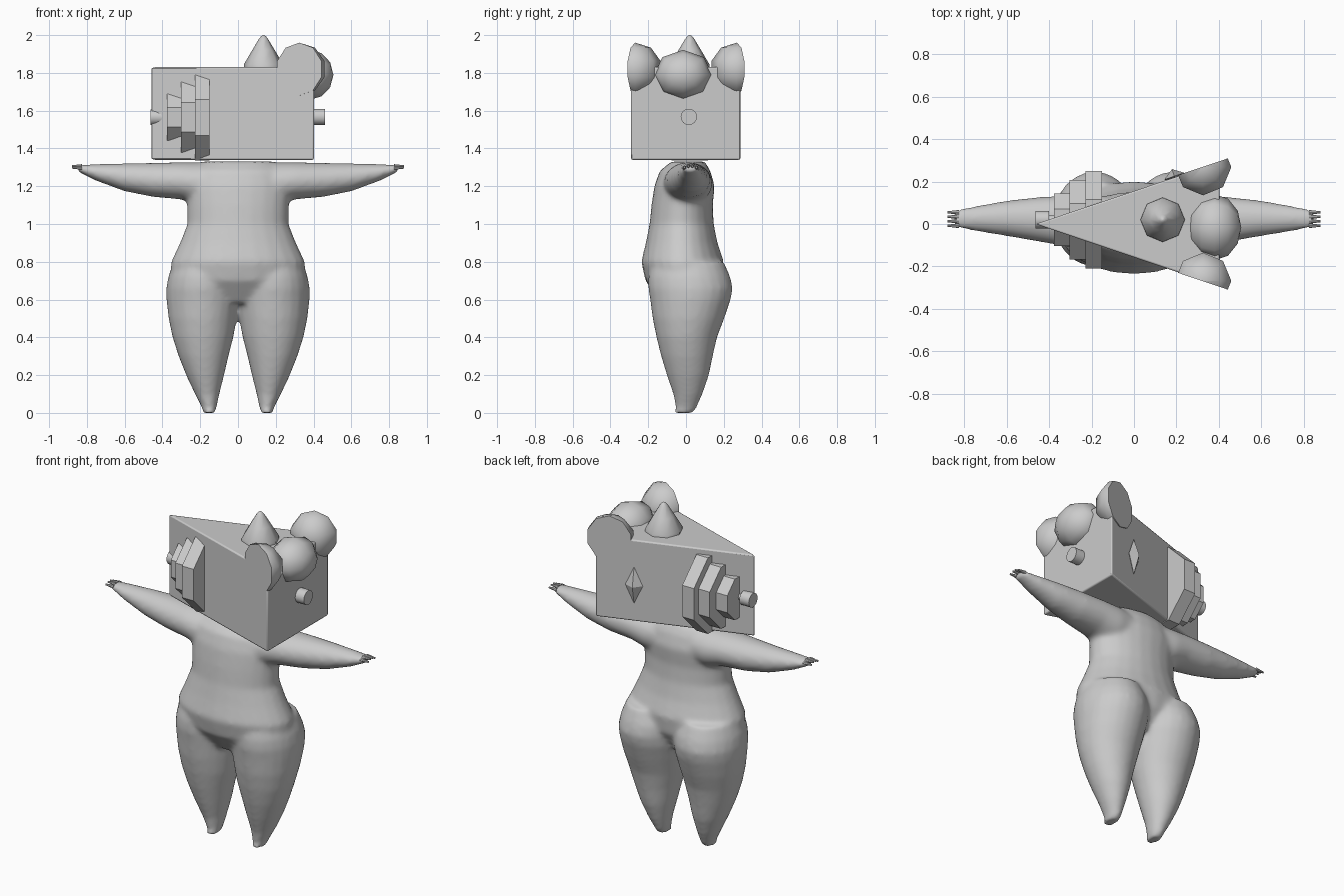
import bpy, bmesh, math
from mathutils import Vector, Matrix

if "Cube" in bpy.data.objects:
    bpy.data.objects.remove(bpy.data.objects["Cube"])

grey = bpy.data.materials.new("grey")
grey.diffuse_color = (0.6, 0.6, 0.6, 1)
grey.use_nodes = True
grey.node_tree.nodes["Principled BSDF"].inputs["Base Color"].default_value = grey.diffuse_color


def finish(name, bm, smooth=None):
    bmesh.ops.recalc_face_normals(bm, faces=bm.faces[:])
    me = bpy.data.meshes.new(name)
    bm.to_mesh(me)
    bm.free()
    me.materials.append(grey)
    ob = bpy.data.objects.new(name, me)
    bpy.context.collection.objects.link(ob)
    if smooth:
        bpy.ops.object.select_all(action='DESELECT')
        bpy.context.view_layer.objects.active = ob
        ob.select_set(True)
        bpy.ops.object.shade_smooth_by_angle(angle=math.radians(smooth))
    return ob


def loft(bm, rings, place, n=24):
    """Skin ellipses given as (t, u0, u1, v0, v1), with place(t, u, v) -> xyz."""
    loops = []
    for t, u0, u1, v0, v1 in rings:
        loops.append([bm.verts.new(place(
            t, (u0 + u1) / 2 + (u1 - u0) / 2 * math.cos(2 * math.pi * i / n),
            (v0 + v1) / 2 + (v1 - v0) / 2 * math.sin(2 * math.pi * i / n))) for i in range(n)])
    for a, b in zip(loops, loops[1:]):
        for i in range(n):
            bm.faces.new((a[i], a[(i + 1) % n], b[(i + 1) % n], b[i]))
    bm.faces.new(loops[0])
    bm.faces.new(loops[-1])


# Body: torso, legs and arms fused into one smooth skin
TORSO = [(.58, -.25, .25, -.13, .12), (.65, -.32, .32, -.18, .16), (.7, -.36, .36, -.215, .19),
         (.8, -.355, .355, -.237, .2), (.9, -.308, .308, -.213, .167), (1.0, -.268, .268, -.193, .147),
         (1.1, -.27, .27, -.183, .142), (1.2, -.28, .28, -.168, .152), (1.28, -.26, .26, -.14, .13),
         (1.33, -.19, .19, -.08, .1)]
LEG = [(0, .12, .185, -.065, .04), (.03, .113, .192, -.055, .058), (.1, .098, .228, -.068, .088),
       (.2, .073, .275, -.102, .122), (.3, .05, .315, -.132, .142), (.4, .024, .347, -.157, .165),
       (.5, .006, .368, -.177, .203), (.6, -.01, .379, -.19, .237), (.66, -.01, .38, -.2, .248),
       (.72, -.01, .37, -.2, .235), (.8, .02, .34, -.18, .2)]
ARM = [(.1, -.12, .13, 1.1, 1.327), (.2, -.12, .14, 1.1, 1.327), (.3, -.11, .135, 1.13, 1.327),
       (.45, -.083, .127, 1.143, 1.324), (.6, -.057, .11, 1.173, 1.321), (.75, -.033, .084, 1.228, 1.317),
       (.85, -.015, .064, 1.278, 1.313)]
bm = bmesh.new()
loft(bm, TORSO, lambda t, u, v: (u, v, t))
for s in (-1, 1):
    loft(bm, LEG, lambda t, u, v: (s * u, v, t))
    loft(bm, ARM, lambda t, u, v: (s * t, u, v))
body = finish("body", bm)
rm = body.modifiers.new("fuse", 'REMESH')
rm.mode = 'VOXEL'
rm.voxel_size = 0.014
rm.use_smooth_shade = True
sm = body.modifiers.new("soften", 'SMOOTH')
sm.factor = 0.5
sm.iterations = 8


def rod(bm, x0, x1, r, n, y=.02, z=1.565, r2=None, turn=0.0):
    """Cylinder or cone lying along x."""
    m = (Matrix.Translation(((x0 + x1) / 2, y, z)) @ Matrix.Rotation(math.pi / 2, 4, 'Y')
         @ Matrix.Rotation(turn, 4, 'Z'))
    bmesh.ops.create_cone(bm, cap_ends=True, segments=n, radius1=r, radius2=r if r2 is None else r2,
                          depth=x1 - x0, matrix=m)


# Fingers
bm = bmesh.new()
for s in (-1, 1):
    for i in range(4):
        y = -.008 + i * .021
        a, b = sorted((s * .825, s * .878))
        rod(bm, a, b, .011 if s > 0 else .005, 8, y, 1.298 + .008 * (i in (1, 2)), .005 if s > 0 else .011)
finish("fingers", bm, 40)

# Wedge head
TIP, SLOPE, TOP = -.463, .337, 1.83
bm = bmesh.new()
base = [bm.verts.new(p) for p in ((TIP, 0, 1.34), (.402, -.293, 1.34), (.402, .29, 1.34))]
f = bm.faces.new(base)
up = bmesh.ops.extrude_face_region(bm, geom=[f])['geom']
bmesh.ops.translate(bm, vec=(0, 0, TOP - 1.34), verts=[v for v in up if isinstance(v, bmesh.types.BMVert)])
wedge = finish("wedge_head", bm, 30)
bv = wedge.modifiers.new("soft_edges", 'BEVEL')
bv.width = .008
bv.segments = 2

# Stepped snout of stacked eight-sided discs with a round end
bm = bmesh.new()
for x0, x1, r in ((-.228, -.15, .23), (-.303, -.228, .186), (-.377, -.303, .124)):
    rod(bm, x0, x1, r / math.cos(math.pi / 8), 8, turn=math.pi / 8)
finish("snout_discs", bm)
bm = bmesh.new()
rod(bm, -.41, -.37, .02, 12)
rod(bm, -.463, -.4, .042, 16)
finish("snout_end", bm, 40)

# Round peg on the wide face
bm = bmesh.new()
rod(bm, .38, .46, .043, 16, .015, 1.567)
finish("peg", bm, 40)

# Pointed stud on the back face
bm = bmesh.new()
bmesh.ops.create_uvsphere(bm, u_segments=4, v_segments=2, radius=1, matrix=Matrix.Translation((.19, .225, 1.56))
                          @ Matrix.Rotation(math.atan(SLOPE), 4, 'Z') @ Matrix.Diagonal((.05, .035, .11, 1)))
finish("back_stud", bm)

# Small bell-shaped topping
bm = bmesh.new()
loft(bm, [(z, .135 - r, .135 + r, .02 - r, .02 + r) for z, r in
          ((1.82, .105), (1.845, .104), (1.92, .06), (1.98, .024), (1.995, .012), (2.0, .003))],
     lambda t, u, v: (u, v, t), 8)
finish("top_cone", bm, 50)

# Large round topping on the wide edge
bm = bmesh.new()
bmesh.ops.create_uvsphere(bm, u_segments=8, v_segments=6, radius=1, matrix=Matrix.Translation((.38, -.015, 1.79))
                          @ Matrix.Rotation(math.pi / 2, 4, 'Y') @ Matrix.Diagonal((.132, .155, .125, 1)))
finish("middle_topping", bm, 50)

# Corner toppings sliced flush with the wedge sides
for s, name in ((-1, "front_corner_topping"), (1, "back_corner_topping")):
    bm = bmesh.new()
    bmesh.ops.create_uvsphere(bm, u_segments=8, v_segments=5, radius=.14,
                              matrix=Matrix.Translation((.325, s * .268, 1.82)))
    cut = bmesh.ops.bisect_plane(bm, geom=bm.verts[:] + bm.edges[:] + bm.faces[:], dist=1e-5,
                                 plane_co=(TIP, s * .004, 0), plane_no=(-SLOPE, s, 0), clear_outer=True)
    bmesh.ops.holes_fill(bm, edges=[e for e in bm.edges if e.is_boundary])
    finish(name, bm, 50)
